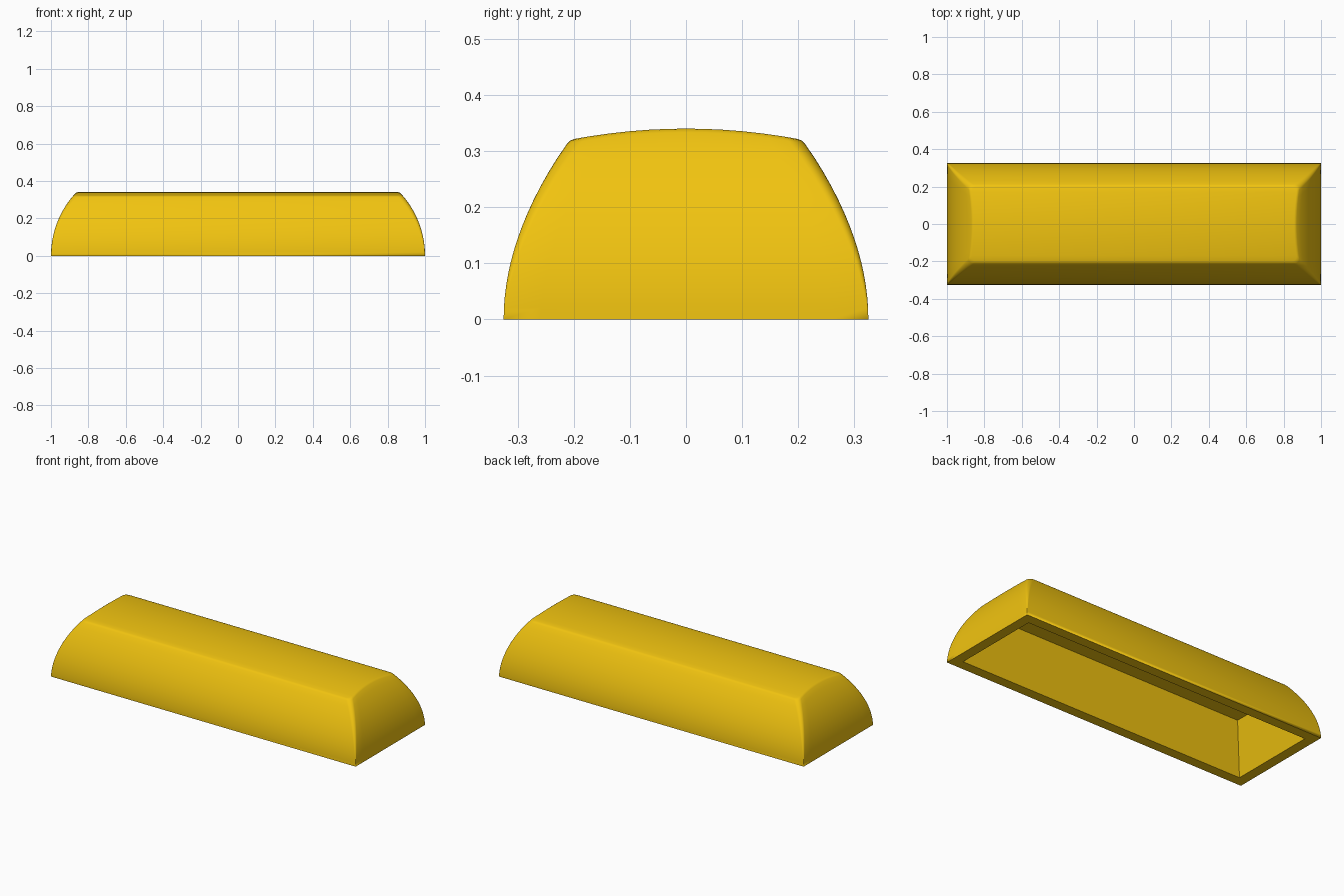
import bpy, bmesh, math

if "Cube" in bpy.data.objects:
    bpy.data.objects.remove(bpy.data.objects["Cube"])

LENGTH, WIDTH = 1.0, 0.325      # half sizes of the base
SIDE_R, TOP_R = 0.493, 1.08     # radii of the bulging walls and crowned top
ARC, END = 6, 10                # corner and end-wall divisions


def lean(z):
    """Inward lean of the curved outer wall at height z."""
    return SIDE_R - math.sqrt(SIDE_R ** 2 - z * z)


def crown(y):
    """Height of the crowned top."""
    return 0.34 - (TOP_R - math.sqrt(TOP_R ** 2 - y * y))


def end_points(half_w, r):
    """(x inset, y) along one end: rounded corner, end wall, rounded corner."""
    arc = [(r * (1 - math.sin(a)), -half_w + r * (1 - math.cos(a)))
           for a in (math.pi / 2 * i / ARC for i in range(ARC + 1))]
    wall = [(0, (half_w - r) * (2 * i / END - 1)) for i in range(1, END)]
    return arc + wall + [(x, -y) for x, y in reversed(arc)]


def add_ring(bm, right):
    """Closed ring from the right-end points plus their mirror image."""
    pts = right + [(-x, y, z) for x, y, z in reversed(right)]
    return [bm.verts.new(p) for p in pts]


def outer_ring(bm, t, inset=0.0):
    half_w = WIDTH - lean(t * 0.32) - inset
    right = []
    for dx, y in end_points(half_w, 0.03 * t):
        z = t * crown(y)
        right.append((LENGTH - lean(z) - inset - dx, y, z))
    return add_ring(bm, right)


def inner_ring(bm, inset, z):
    return add_ring(bm, [(LENGTH - inset - dx, y, z)
                         for dx, y in end_points(WIDTH - inset, 0)])


def bridge(bm, a, b):
    n = len(a)
    for i in range(n):
        j = (i + 1) % n
        bm.faces.new((a[i], a[j], b[j], b[i]))


def cap(bm, ring):
    """Fill a ring with strips running from end to end."""
    n = len(ring)
    for i in range(n // 2 - 1):
        bm.faces.new((ring[i], ring[i + 1], ring[n - 2 - i], ring[n - 1 - i]))


# Hollow cap: cavity ceiling, cavity walls, rim, curved walls, softened edge, top
bm = bmesh.new()
rings = [inner_ring(bm, 0.14, 0.28), inner_ring(bm, 0.06, 0.0)]
rings += [outer_ring(bm, 0.98 * i / 14) for i in range(15)]
rings += [outer_ring(bm, 0.995, 0.002), outer_ring(bm, 1.0, 0.008)]
for a, b in zip(rings, rings[1:]):
    bridge(bm, a, b)
cap(bm, rings[0])
cap(bm, rings[-1])
bmesh.ops.remove_doubles(bm, verts=bm.verts, dist=1e-5)
bmesh.ops.recalc_face_normals(bm, faces=bm.faces)

mesh = bpy.data.meshes.new("long_key_cap")
bm.to_mesh(mesh)
bm.free()
key = bpy.data.objects.new("long_key_cap", mesh)
bpy.context.collection.objects.link(key)

# Yellow plastic
mat = bpy.data.materials.new("yellow_plastic")
mat.diffuse_color = (0.88, 0.55, 0.005, 1)
mat.use_nodes = True
mat.node_tree.nodes["Principled BSDF"].inputs["Base Color"].default_value = mat.diffuse_color
mesh.materials.append(mat)

bpy.context.view_layer.objects.active = key
key.select_set(True)
bpy.ops.object.shade_smooth_by_angle(angle=math.radians(30))
